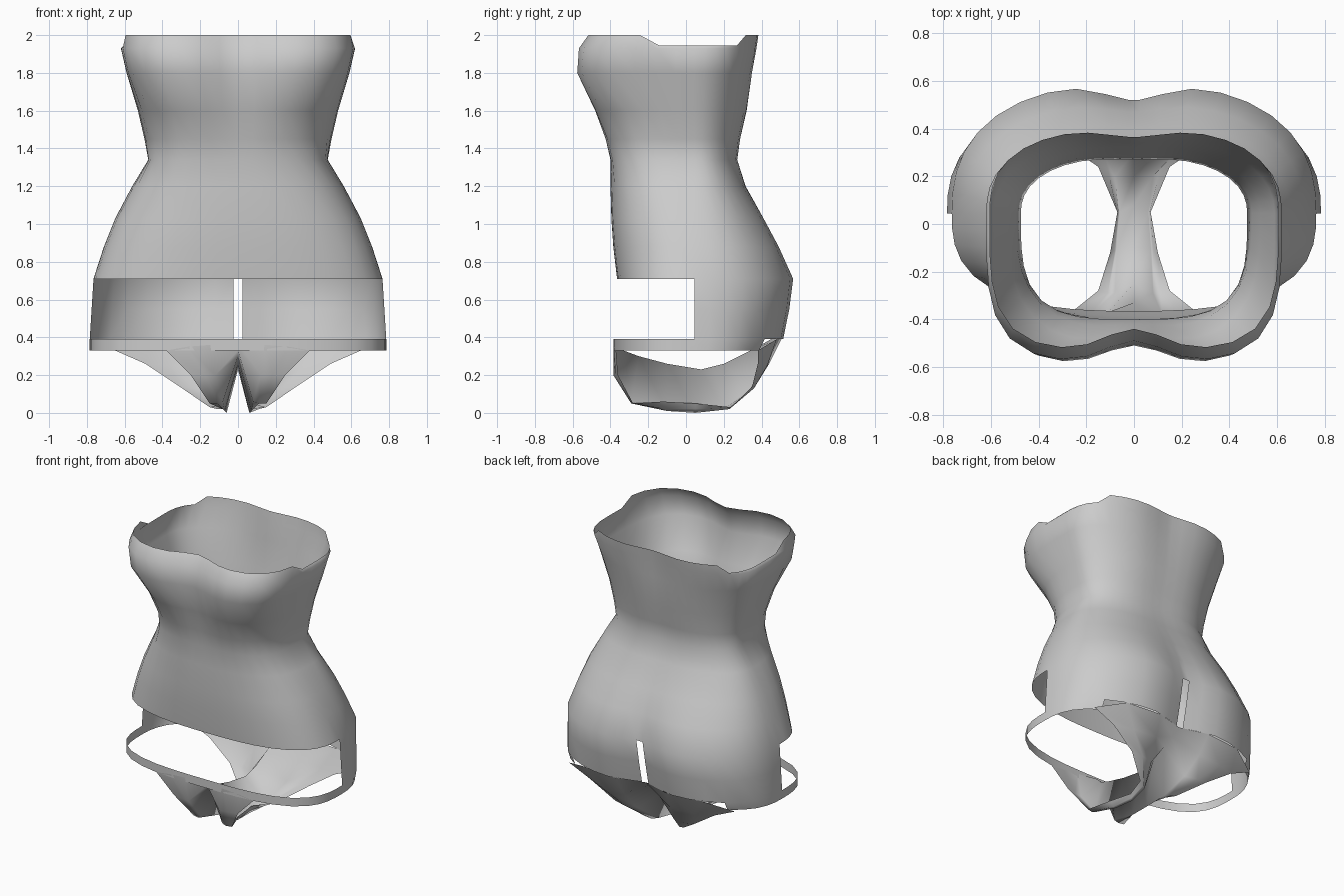
import bpy
import bmesh
from math import sin, cos, pi, exp

if "Cube" in bpy.data.objects:
    bpy.data.objects.remove(bpy.data.objects["Cube"], do_unlink=True)

grey = bpy.data.materials.new("plain grey")
grey.use_nodes = True
colour = (0.6, 0.6, 0.6, 1)
grey.diffuse_color = colour
grey.node_tree.nodes["Principled BSDF"].inputs["Base Color"].default_value = colour


def make_object(name, bm):
    """Turn a bmesh into a smooth shaded object."""
    bmesh.ops.recalc_face_normals(bm, faces=bm.faces)
    for face in bm.faces:
        face.smooth = True
    mesh = bpy.data.meshes.new(name)
    bm.to_mesh(mesh)
    bm.free()
    mesh.materials.append(grey)
    obj = bpy.data.objects.new(name, mesh)
    bpy.context.collection.objects.link(obj)
    return obj


def loft(rows, closed, keep=lambda centre: True):
    """Bridge equal rows of points with quads."""
    bm = bmesh.new()
    grid = [[bm.verts.new(p) for p in row] for row in rows]
    for upper, lower in zip(grid, grid[1:]):
        count = len(upper)
        for i in range(count if closed else count - 1):
            j = (i + 1) % count
            corners = (upper[i], upper[j], lower[j], lower[i])
            centre = sum((v.co for v in corners), corners[0].co * 0) / 4
            if keep(centre):
                bm.faces.new(corners)
    loose = [v for v in bm.verts if not v.link_faces]
    bmesh.ops.delete(bm, geom=loose, context="VERTS")
    return bm


# Torso rings: height, half width, front, back, front and back cleft, front and back squareness
rings = [
    (2.0, .605, -.53, .4, .09, .035, 4, 2.6),
    (1.93, .62, -.58, .39, .09, .035, 4, 2.5),
    (1.8, .59, -.59, .37, .08, .03, 4, 2.2),
    (1.6, .53, -.505, .34, .05, .02, 3, 2.05),
    (1.45, .495, -.44, .305, .02, .02, 2.9, 2.15),
    (1.34, .475, -.4, .285, 0, .015, 3.5, 2.3),
    (1.2, .56, -.4, .325, 0, .01, 2.8, 2.3),
    (1.03, .65, -.395, .425, 0, .02, 2.7, 2.4),
    (.88, .71, -.385, .51, 0, .04, 2.7, 2.4),
    (.71, .765, -.365, .59, 0, .07, 2.75, 2.45),
    (.55, .775, -.375, .57, 0, .08, 3, 2.45),
    (.39, .785, -.385, .535, 0, .08, 3.1, 2.5),
    (.33, .785, -.385, .495, 0, .08, 3.1, 2.5),
]
SIDE = .045
SLIT = .032
half = [pi * i / 20 for i in range(20)] + [pi - SLIT]
angles = half + [2 * pi - a for a in reversed(half[1:])]


def ring_points(z, width, front, back, front_cleft, back_cleft, front_n, back_n):
    points = []
    for a in angles:
        s, c = sin(a), cos(a)
        n = front_n if c > 0 else back_n
        r = (abs(s) ** n + abs(c) ** n) ** (-1 / n)
        depth = SIDE - front if c > 0 else back - SIDE
        x, y = width * r * s, SIDE - depth * r * c
        cleft = front_cleft if c > 0 else -back_cleft
        y += cleft * exp(-(x / .17) ** 2)
        # The open top dips under the arms
        dip = .055 if z == 2 and -.16 < y < .3 else 0
        points.append((x, y, z - dip))
    return points


def torso_face(centre):
    if .39 < centre.z < .71:
        # Front window and narrow slit at the back
        return centre.y > SIDE and abs(centre.x) > .02
    if centre.z < .39:
        return centre.y < SIDE or abs(centre.x) > .6
    return True


make_object("torso_shell", loft([ring_points(*r) for r in rings], True, torso_face))

# Crotch sections from front to back: centre fold, lobe, outer lobe, leg edge
sections = [
    ((0, -.37, .37), (.15, -.385, .36), (.27, -.38, .35), (.38, -.37, .33)),
    ((0, -.33, .33), (.12, -.385, .2), (.18, -.375, .2), (.25, -.36, .2)),
    ((0, -.25, .3), (.08, -.29, .06), (.11, -.29, .05), (.15, -.28, .05)),
    ((0, -.1, .26), (.07, -.1, .01), (.08, -.11, .02), (.1, -.12, .06)),
    ((0, .08, .23), (.06, .05, 0), (.065, .05, .02), (.07, .05, .05)),
    ((0, .2, .26), (.08, .2, .02), (.11, .23, .02), (.15, .24, .03)),
    ((0, .3, .31), (.14, .34, .13), (.23, .36, .13), (.31, .35, .14)),
    ((0, .38, .35), (.18, .44, .26), (.36, .43, .25), (.49, .38, .26)),
    ((0, .45, .39), (.2, .505, .39), (.46, .48, .39), (.65, .38, .33)),
]
rows = []
for centre, *left in sections:
    right = [(-x, y, z) for x, y, z in reversed(left)]
    rows.append(right + [centre] + left)
make_object("crotch_panel", loft(rows, False))
